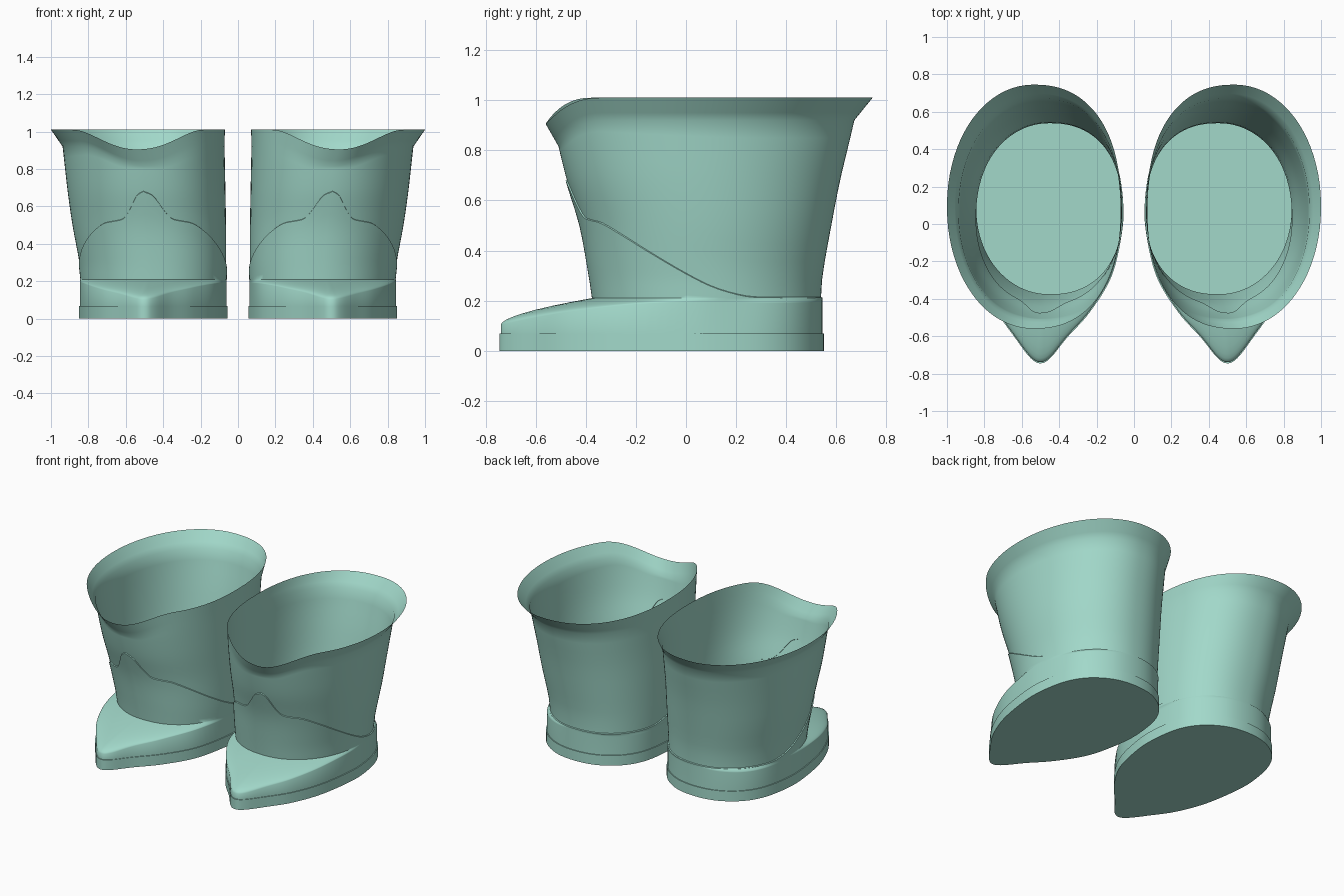
import bpy, bmesh, math
from mathutils import Vector

if "Cube" in bpy.data.objects:
    bpy.data.objects.remove(bpy.data.objects["Cube"])

mat = bpy.data.materials.new("boot_green")
mat.diffuse_color = (0.36, 0.69, 0.59, 1)
mat.use_nodes = True
mat.node_tree.nodes["Principled BSDF"].inputs["Base Color"].default_value = mat.diffuse_color


def lerp_table(table, v):
    """Smoothly interpolated lookup in rows of (key, values...)."""
    if v <= table[0][0]:
        return table[0][1:]
    for i, (a, b) in enumerate(zip(table, table[1:])):
        if v <= b[0]:
            f = (v - a[0]) / (b[0] - a[0])
            p = table[max(i - 1, 0)]
            q = table[min(i + 2, len(table) - 1)]
            out = []
            for k in range(1, len(a)):
                h = b[0] - a[0]
                ma = (b[k] - p[k]) / (b[0] - p[0]) * h
                mb = (q[k] - a[k]) / (q[0] - a[0]) * h
                out.append((2*f**3 - 3*f*f + 1) * a[k] + (f**3 - 2*f*f + f) * ma
                           + (3*f*f - 2*f**3) * b[k] + (f**3 - f*f) * mb)
            return out
    return table[-1][1:]


# Sole outline: teardrop with a snub pointed toe, smoothed by Catmull-Rom
CTRL = [(.50, -.745), (.555, -.715), (.635, -.61), (.73, -.47), (.805, -.28), (.845, -.05),
        (.848, .12), (.81, .31), (.73, .44), (.60, .525), (.45, .55), (.30, .525), (.17, .44),
        (.09, .31), (.058, .12), (.065, -.05), (.12, -.28), (.235, -.47), (.36, -.61), (.445, -.715)]
outline = []
n = len(CTRL)
for i in range(n):
    p0, p1, p2, p3 = (Vector(CTRL[(i + k) % n]) for k in (-1, 0, 1, 2))
    for s in range(6):
        t = s / 6
        outline.append(0.5 * (2*p1 + (p2 - p0)*t + (2*p0 - 5*p1 + 4*p2 - p3)*t*t
                              + (3*p1 - p0 - 3*p2 + p3)*t**3))
CEN = Vector((.45, .08))
theta = [math.atan2(p.y - CEN.y, p.x - CEN.x) for p in outline]


def from_front(a, centre=-88):
    d = abs(math.degrees(a) - centre) % 360
    return min(d, 360 - d)


# Shaft section by height: z, inner x, outer x, front y, back y
SHAFT = [(.20, .066, .836, -.368, .538), (.30, .063, .848, -.383, .545), (.50, .064, .885, -.42, .58),
         (.68, .067, .911, -.475, .615), (.83, .07, .928, -.512, .651), (.92, .072, .938, -.53, .672)]
RIM = (.07, 1.0, -.56, .745)
# Vamp seam height by angle away from the front
SEAM = [(0, .68), (5, .655), (11, .58), (16, .535), (24, .52), (33, .508), (46, .46),
        (60, .395), (80, .30), (92, .25), (107, .217), (120, .212), (180, .212)]


def section(dim, a, z, off=0.0):
    xi, xo, yf, yb = dim
    c, s = math.cos(a), math.sin(a)
    e = 2 / (2.3 if c < 0 else 2.05)
    return Vector(((xi + xo)/2 + ((xo - xi)/2 + off) * math.copysign(abs(c)**e, c),
                   (yf + yb)/2 + ((yb - yf)/2 + off) * math.copysign(abs(s)**e, s), z))


def shaft(a, z, off=0.0):
    return section(lerp_table(SHAFT, z), a, z, off)


def upper_column(p, a):
    """One vertical strip of the upper, from the sole to the rim."""
    q = p + (CEN - p).normalized() * .006
    base = shaft(a, .21, .006)
    w = min(1, (Vector((q.x, q.y)) - base.xy).length / .36)
    edge = .20 - .095 * w
    col = [Vector((q.x, q.y, .065)), Vector((q.x, q.y, edge))]
    # Toe cap and instep
    for s in (.02, .06, .12, .22, .37, .55, .75, .9, 1):
        xy = q.lerp(base.xy, s)
        col.append(Vector((xy.x, xy.y, edge + (.21 - edge) * s**.6)))
    # Raised vamp overlay up to the seam, then a small step in
    seam = lerp_table(SEAM, from_front(a))[0]
    for k in range(1, 9):
        col.append(shaft(a, .21 + (seam - .21) * k / 8, .006))
    col.append(shaft(a, seam + .003))
    # Shaft, then flared collar with a dip at the front
    d = from_front(a, -89)
    rim = 1.01 - (.105 * (.5 + .5 * math.cos(math.pi * d / 47)) if d < 47 else 0)
    kink = rim - .09
    for k in range(1, 11):
        col.append(shaft(a, seam + .003 + (kink - seam - .003) * k / 10))
    top = section(RIM, a, rim)
    for k in (1/3, 2/3, 1):
        col.append(col[-1 if k < .4 else -2 if k < .7 else -3].lerp(top, k))
    return col


def make_loft(name, columns, cap=False):
    """Skin a closed ring of columns and mirror it into a pair."""
    bm = bmesh.new()
    vs = [[bm.verts.new(v) for v in c] for c in columns]
    for i, c in enumerate(vs):
        d = vs[(i + 1) % len(vs)]
        for j in range(len(c) - 1):
            bm.faces.new((c[j], d[j], d[j + 1], c[j + 1]))
    if cap:
        bm.faces.new([c[0] for c in reversed(vs)])
        bm.faces.new([c[-1] for c in vs])
    me = bpy.data.meshes.new(name)
    bm.to_mesh(me)
    bm.free()
    me.materials.append(mat)
    ob = bpy.data.objects.new(name, me)
    bpy.context.collection.objects.link(ob)
    bpy.ops.object.select_all(action='DESELECT')
    ob.select_set(True)
    bpy.context.view_layer.objects.active = ob
    bpy.ops.object.shade_smooth_by_angle(angle=math.radians(40))
    mod = ob.modifiers.new("pair", 'MIRROR')
    mod.use_mirror_merge = False
    return ob


# Uppers and soles
make_loft("boot_uppers", [upper_column(p, a) for p, a in zip(outline, theta)])
make_loft("boot_soles", [[Vector((p.x, p.y, z)) for z in (0, .068)] for p in outline], cap=True)
